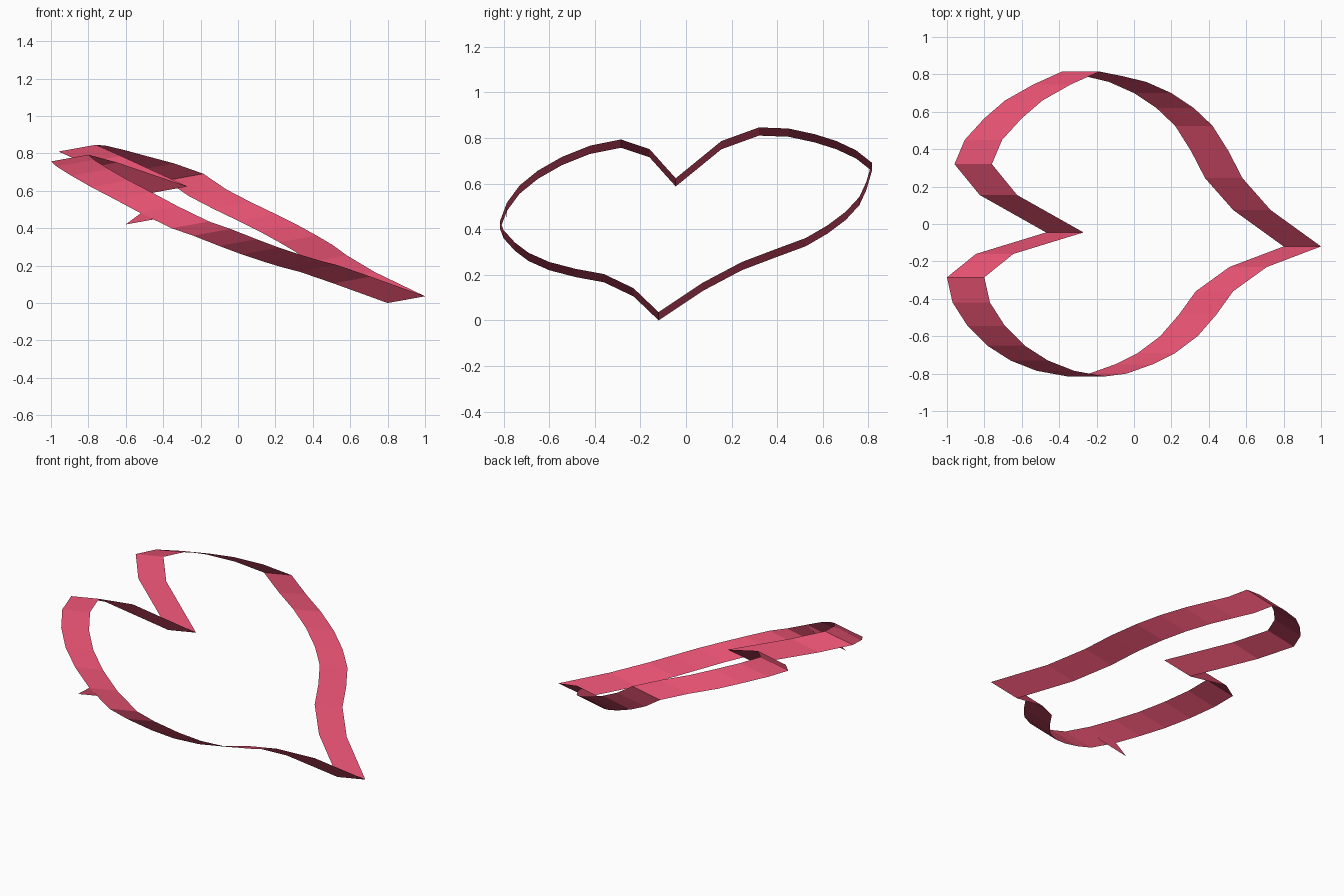
import bpy, bmesh
from mathutils import Vector

SWEEP = Vector((0.2, 0, 0.036))   # ribbon width direction

# Lower edge of the heart outline, from the tip around the back lobe to the front lobe
OUTLINE = [
    (0.80, -0.12, 0.00), (0.53, 0.075, 0.13), (0.38, 0.245, 0.22), (0.305, 0.39, 0.275),
    (0.22, 0.525, 0.325), (0.12, 0.62, 0.38), (0.00, 0.70, 0.44), (-0.135, 0.76, 0.505),
    (-0.26, 0.79, 0.57), (-0.385, 0.815, 0.655), (-0.54, 0.745, 0.71), (-0.69, 0.66, 0.75),
    (-0.80, 0.565, 0.78), (-0.905, 0.45, 0.805), (-0.96, 0.32, 0.81), (-0.825, 0.155, 0.75),
    (-0.47, -0.045, 0.587), (-0.845, -0.16, 0.715), (-1.00, -0.285, 0.757),
    (-0.97, -0.42, 0.73), (-0.89, -0.545, 0.68), (-0.785, -0.65, 0.62), (-0.66, -0.73, 0.555),
    (-0.52, -0.785, 0.48), (-0.355, -0.815, 0.40), (-0.24, -0.80, 0.36), (-0.10, -0.75, 0.305),
    (0.02, -0.69, 0.26), (0.14, -0.60, 0.22), (0.24, -0.485, 0.19), (0.33, -0.36, 0.167),
    (0.51, -0.23, 0.105),
]
# Loose end of the ribbon, poking out at the front
TAIL = [(-0.52, -0.785, 0.48), (-0.60, -0.787, 0.42)]

mat = bpy.data.materials.new("pink")
mat.diffuse_color = (0.75, 0.08, 0.16, 1)


def ribbon(name, path, closed):
    bm = bmesh.new()
    low = [bm.verts.new(p) for p in path]
    high = [bm.verts.new(Vector(p) + SWEEP) for p in path]
    n = len(path)
    for i in range(n if closed else n - 1):
        j = (i + 1) % n
        bm.faces.new((low[i], low[j], high[j], high[i]))
    me = bpy.data.meshes.new(name)
    bm.to_mesh(me)
    bm.free()
    me.materials.append(mat)
    ob = bpy.data.objects.new(name, me)
    bpy.context.collection.objects.link(ob)


ribbon("heart_ribbon", OUTLINE, True)
ribbon("ribbon_end", TAIL, False)
